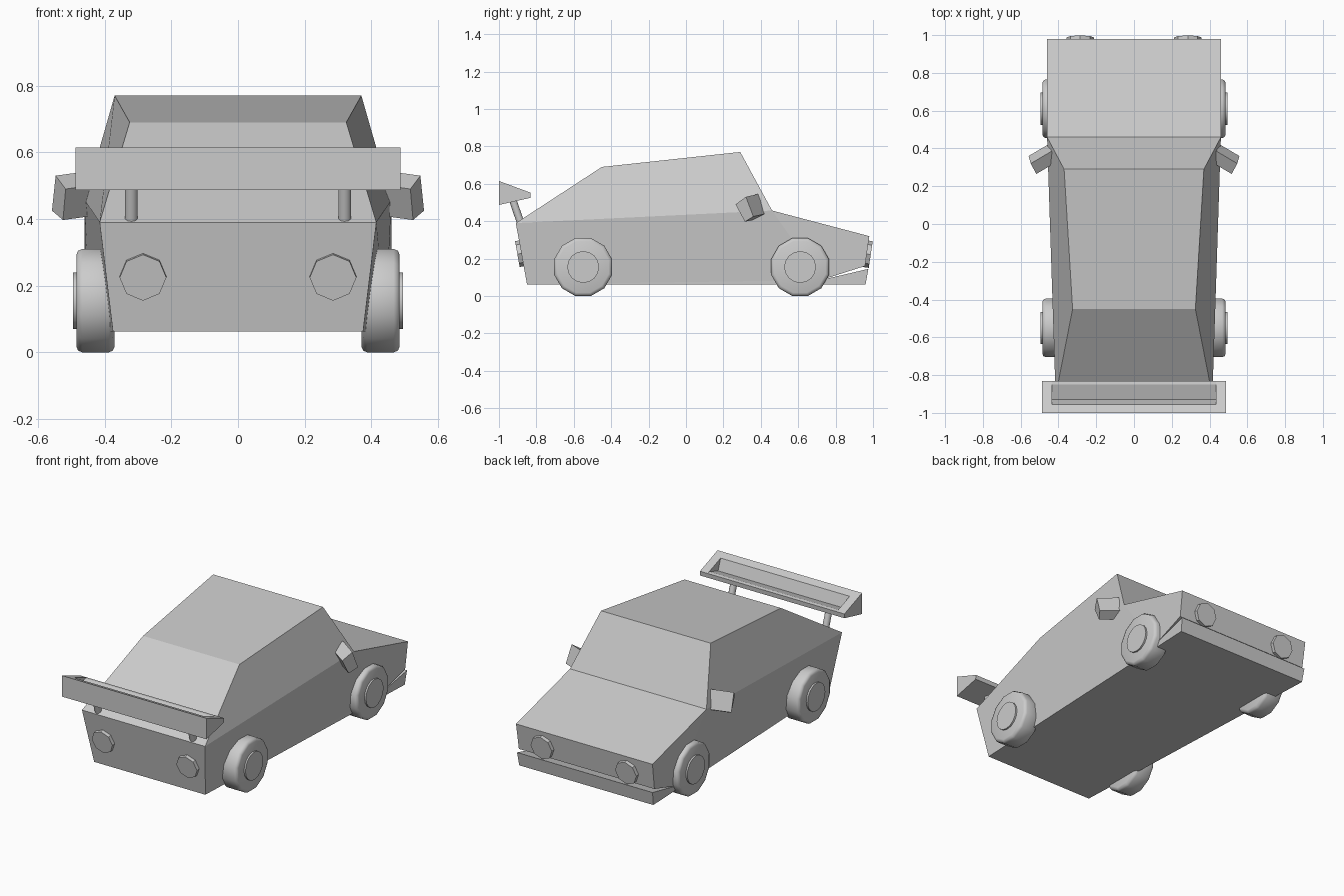
import bpy, bmesh, math
from mathutils import Vector, Matrix

if "Cube" in bpy.data.objects:
    bpy.data.objects.remove(bpy.data.objects["Cube"])


def finish(name, bm):
    bmesh.ops.recalc_face_normals(bm, faces=bm.faces)
    me = bpy.data.meshes.new(name)
    bm.to_mesh(me)
    bm.free()
    ob = bpy.data.objects.new(name, me)
    bpy.context.collection.objects.link(ob)
    return ob


def loft(name, left, right, sides):
    """Closed strip between two matching outlines, capped by the index lists in sides."""
    bm = bmesh.new()
    a = [bm.verts.new(p) for p in left]
    b = [bm.verts.new(p) for p in right]
    n = len(a)
    for i in range(n):
        j = (i + 1) % n
        bm.faces.new((a[i], a[j], b[j], b[i]))
    for f in sides:
        bm.faces.new([a[i] for i in f])
        bm.faces.new([b[i] for i in reversed(f)])
    return finish(name, bm)


def prism(name, profile, x0, x1):
    return loft(name, [(x0, y, z) for y, z in profile],
                [(x1, y, z) for y, z in profile], [range(len(profile))])


def cylinder(name, center, axis, radius, depth, sides, turn=0.0, bevel=0.0, smooth=False):
    bm = bmesh.new()
    rot = Vector(axis).to_track_quat('Z', 'Y').to_matrix().to_4x4()
    mat = Matrix.Translation(center) @ rot @ Matrix.Rotation(turn, 4, 'Z')
    bmesh.ops.create_cone(bm, cap_ends=True, segments=sides, radius1=radius,
                          radius2=radius, depth=depth, matrix=mat)
    if bevel:
        rims = [e for e in bm.edges if any(len(f.verts) > 4 for f in e.link_faces)]
        bmesh.ops.bevel(bm, geom=rims, offset=bevel, segments=2, profile=0.5, affect='EDGES')
    ob = finish(name, bm)
    if smooth:
        bpy.ops.object.select_all(action='DESELECT')
        ob.select_set(True)
        bpy.context.view_layer.objects.active = ob
        bpy.ops.object.shade_smooth_by_angle(angle=math.radians(50))
    return ob


# Body shell: (y, z, half width) around the side profile, with the bumper groove
body = [(-.85, .062, .375), (-.91, .39, .415), (-.45, .69, .325), (.29, .77, .37),
        (.46, .457, .46), (.98, .32, .46), (.957, .16, .457), (.72, .085, .443),
        (.975, .145, .457), (.96, .062, .452)]
loft("car_body", [(-w, y, z) for y, z, w in body], [(w, y, z) for y, z, w in body],
     [(1, 2, 3, 4), (0, 1, 4, 7), (4, 5, 6, 7), (0, 7, 8, 9)])

# Rear spoiler: troughed blade between two wedge ends
prism("spoiler_blade", [(-1, .487), (-1, .615), (-.955, .598), (-.93, .53),
                        (-.85, .555), (-.83, .552), (-.832, .525)], -.435, .435)
for side, s in (("left", -1), ("right", 1)):
    prism("spoiler_end_" + side, [(-1, .487), (-1, .615), (-.83, .552), (-.832, .525)],
          s * .435, s * .487)

    # Spoiler posts
    lo, hi = Vector((s * .32, -.882, .385)), Vector((s * .32, -.925, .51))
    cylinder("spoiler_post_" + side, (lo + hi) / 2, hi - lo, .02, (hi - lo).length,
             10, smooth=True)

    # Wing mirrors: tilted glass outline pushed forward to the door
    glass = [(.517, .265, .49), (.547, .32, .53), (.558, .36, .425), (.525, .315, .397)]
    loft("wing_mirror_" + side, [(s * x, y, z) for x, y, z in glass],
         [(s * (x - .11), y + .065, z + .015) for x, y, z in glass], [range(4)])

    # Wheels and hub caps
    for end, y in (("rear", -.55), ("front", .61)):
        cylinder(f"{end}_tyre_{side}", (s * .4275, y, .155), (s, 0, 0),
                 .155 / math.cos(math.pi / 12), .115, 12, math.pi / 12, .018, True)
        cylinder(f"{end}_hub_{side}", (s * .45, y, .155), (s, 0, 0), .085, .09, 16, smooth=True)

    # Head and tail lamps, square to the leaning end panels
    cylinder("head_lamp_" + side, (s * .285, .965, .225), (0, 1, -.15), .072, .046, 8)
    cylinder("tail_lamp_" + side, (s * .285, -.88, .228), (0, -1, -.18), .07, .044, 8)
